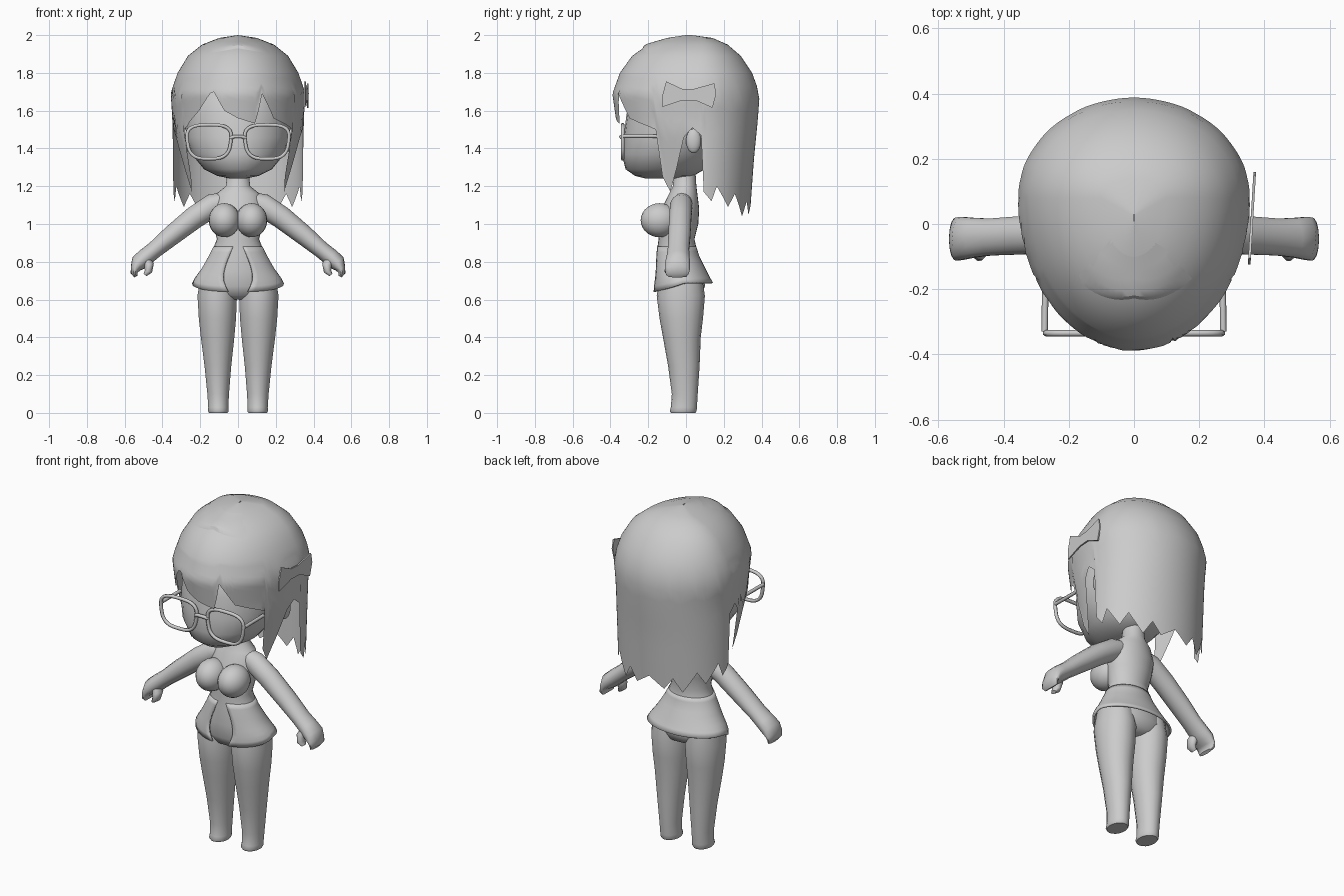
import bpy, bmesh, math
from mathutils import Vector

cube = bpy.data.objects.get("Cube")
if cube:
    bpy.data.objects.remove(cube, do_unlink=True)

grey = bpy.data.materials.new("plain_grey")
grey.use_nodes = True
grey.diffuse_color = (0.6, 0.6, 0.6, 1)
grey.node_tree.nodes["Principled BSDF"].inputs["Base Color"].default_value = (0.6, 0.6, 0.6, 1)


def finish(name, bm, angle=50):
    bmesh.ops.remove_doubles(bm, verts=bm.verts, dist=0.0004)
    bmesh.ops.recalc_face_normals(bm, faces=bm.faces)
    mesh = bpy.data.meshes.new(name)
    bm.to_mesh(mesh)
    bm.free()
    mesh.materials.append(grey)
    obj = bpy.data.objects.new(name, mesh)
    bpy.context.collection.objects.link(obj)
    bpy.ops.object.select_all(action="DESELECT")
    obj.select_set(True)
    bpy.context.view_layer.objects.active = obj
    bpy.ops.object.shade_smooth_by_angle(angle=math.radians(angle))
    return obj


def skin(name, rows, closed=True, caps=True, angle=50):
    """Bridge rows of points with quads."""
    bm = bmesh.new()
    grid = [[bm.verts.new(p) for p in row] for row in rows]
    n = len(grid[0])
    for a, b in zip(grid, grid[1:]):
        for i in range(n if closed else n - 1):
            j = (i + 1) % n
            bm.faces.new((a[i], a[j], b[j], b[i]))
    if caps:
        bm.faces.new(grid[0])
        bm.faces.new(grid[-1])
    return finish(name, bm, angle)


def lerp_table(table, z):
    """Interpolate rows of (z, ...) that run from top to bottom."""
    if z >= table[0][0]:
        return table[0][1:]
    for a, b in zip(table, table[1:]):
        if z >= b[0]:
            k = (a[0] - z) / (a[0] - b[0])
            return [p + (q - p) * k for p, q in zip(a[1:], b[1:])]
    return table[-1][1:]


def around(table, t, z, cx=0, mid=None):
    """Point at angle t from the front on an oval of width w, front f, back b."""
    w, f, b = lerp_table(table, z)
    c = (f + b) / 2 if mid is None else min(max(mid, f * 0.9), b * 0.9)
    depth = c - f if math.cos(t) > 0 else b - c
    return Vector((cx + w * math.sin(t), c - depth * math.cos(t), z))


def loft(name, table, sides=24, cx=None):
    rows = []
    for row in table:
        x = cx(row[0]) if cx else 0
        rows.append([around(table, i * math.tau / sides, row[0], x) for i in range(sides)])
    return skin(name, rows)


def tube(name, path, sides=14):
    """Tube through (x, y, z, radius, radius along y), bending in the xz plane."""
    rows = []
    for i, (x, y, z, r, ry) in enumerate(path):
        a, b = path[max(i - 1, 0)], path[min(i + 1, len(path) - 1)]
        d = Vector((b[0] - a[0], 0, b[2] - a[2])).normalized()
        side = Vector((-d.z, 0, d.x))
        rows.append([Vector((x, y, z)) + side * r * math.cos(k * math.tau / sides)
                     + Vector((0, ry * math.sin(k * math.tau / sides), 0)) for k in range(sides)])
    return skin(name, rows)


def ball(name, centre, radii):
    bm = bmesh.new()
    bmesh.ops.create_uvsphere(bm, u_segments=20, v_segments=14, radius=1)
    for v in bm.verts:
        v.co = Vector(c + r * p for c, r, p in zip(centre, radii, v.co))
    return finish(name, bm)


def wire(name, points, radius, cyclic=False):
    curve = bpy.data.curves.new(name, "CURVE")
    curve.dimensions = "3D"
    curve.bevel_depth, curve.bevel_resolution, curve.use_fill_caps = radius, 1, True
    line = curve.splines.new("POLY")
    line.points.add(len(points) - 1)
    for p, q in zip(line.points, points):
        p.co = (*q, 1)
    line.use_cyclic_u = cyclic
    curve.materials.append(grey)
    obj = bpy.data.objects.new(name, curve)
    bpy.context.collection.objects.link(obj)


# Head, with full cheeks and a flat chin
loft("head", [(1.82, .15, -.15, .18), (1.7, .27, -.28, .25), (1.58, .28, -.315, .25),
              (1.46, .275, -.33, .22), (1.37, .245, -.34, .17), (1.29, .18, -.32, .1),
              (1.255, .11, -.27, .04), (1.24, .04, -.21, -.05)], 28)

# Hair: rounded crown that runs down into a ragged hem with bangs and side locks
crown = [(2, .001, .0, .03), (1.985, .1, -.1, .14), (1.95, .19, -.2, .22), (1.89, .265, -.285, .29),
         (1.8, .32, -.35, .35), (1.69, .357, -.39, .39), (1.55, .345, -.37, .38),
         (1.35, .345, -.34, .36), (1, .34, -.3, .335)]
bangs = [(-50, 1.53), (-36, 1.6), (-22, 1.71), (-12, 1.6), (0, 1.56), (16, 1.53), (21, 1.69),
         (33, 1.56), (50, 1.52)]
sides_hem = [(57, 1.5), (60, 1.25), (66, 1.17), (72, 1.3), (78, 1.46), (84, 1.51), (90, 1.47),
             (93, 1.17), (102, 1.12), (108, 1.2), (123, 1.09), (132, 1.16), (147, 1.04),
             (156, 1.12), (165, 1.05), (180, 1.11)]


def hem(deg):
    knots = bangs if abs(deg) <= 50 else [bangs[-1]] + sides_hem
    d = deg if abs(deg) <= 50 else abs(deg)
    for a, b in zip(knots, knots[1:]):
        if d <= b[0]:
            return a[1] + (b[1] - a[1]) * (d - a[0]) / (b[0] - a[0])
    return knots[-1][1]


def hair_point(deg, z):
    p = around(crown, math.radians(deg), z, mid=.08)
    if 52 < abs(deg) < 85 and z < 1.5:          # side locks lean in to the cheeks
        p.x *= 1 - .22 * (1.5 - z) / .33
    return p


angles = range(-180, 180, 3)
hair_rows = [[hair_point(d, z) for d in angles] for z in (2, 1.985, 1.97, 1.95, 1.92, 1.89, 1.84)]
for s in range(11):
    hair_rows.append([hair_point(d, 1.8 + (hem(d) - 1.8) * s / 10) for d in angles])
skin("hair", hair_rows, caps=False)

# Raised lip where the crown overlaps the bangs
lip_rows = []
for s in range(5):
    row = []
    for d in range(-45, 46, 5):
        swell = 1 + .022 * math.cos(math.radians(2 * d)) * s / 4
        p = hair_point(d, 1.985 - (.045 + .03 * abs(d) / 45) * s / 4)
        row.append(Vector((p.x * swell, p.y * swell, p.z + (swell - 1) * .3)))
    lip_rows.append(row)
lip_rows.append([hair_point(d, 1.93 - .03 * abs(d) / 45) for d in range(-45, 46, 5)])
skin("crown_lip", lip_rows, closed=False, caps=False, angle=30)

# Flat bow on the left of the hair
bow = [(-.125, 1.68), (-.105, 1.755), (-.02, 1.715), (.04, 1.715), (.15, 1.745), (.16, 1.69),
       (.14, 1.615), (.05, 1.655), (-.02, 1.655), (-.125, 1.62)]
skin("hair_bow", [[(.357 + .06 * y + off, y, z) for y, z in bow] for off in (0, .008)])

# Torso, bust and neck
loft("torso", [(1.28, .055, -.06, .05), (1.2, .065, -.07, .055), (1.16, .115, -.09, .06),
               (1.08, .14, -.13, .07), (1, .13, -.15, .065), (.92, .112, -.145, .045),
               (.85, .138, -.155, .06), (.75, .185, -.155, .095), (.67, .205, -.155, .1),
               (.62, .17, -.13, .08), (.6, .08, -.09, .04)], 28)

# Jacket skirt, open at the front with dropped flaps
flare = [(.88, .13, -.155, .055), (.83, .155, -.163, .07), (.76, .195, -.17, .105),
         (.72, .225, -.172, .125), (.69, .243, -.175, .143), (.63, .245, -.175, .143)]
skirt_rows = []
for s in range(9):
    row = []
    for i in range(41):
        opening = 12 + 10 * math.sin(math.pi * s / 8)
        t = math.radians(opening + (360 - 2 * opening) * i / 40)
        low = .69 - .05 * max(0, math.cos(t)) ** .7
        row.append(around(flare, t, .88 + (low - .88) * s / 8))
    skirt_rows.append(row)
skirt = skin("jacket_skirt", skirt_rows, closed=False, caps=False)
thick = skirt.modifiers.new("cloth", "SOLIDIFY")
thick.thickness = .01

# Paired parts
for side, label in ((1, "left"), (-1, "right")):
    ball(label + "_bust", (side * .072, -.14, 1.02), (.083, .1, .09))
    ball(label + "_ear", (side * .28, .04, 1.44), (.025, .04, .065))

    loft(label + "_leg", [(.72, .09, -.14, .085), (.62, .106, -.155, .1), (.5, .1, -.14, .09),
                          (.4, .09, -.122, .078), (.25, .072, -.095, .072), (.1, .058, -.075, .062),
                          (.03, .054, -.08, .058), (.01, .056, -.086, .056), (0, .05, -.08, .05)],
         18, lambda z, s=side: s * (.104 + .01 * min(z, .6)))

    arm = [(.07, -.02, 1.12, .05, .05), (.13, -.025, 1.1, .062, .06), (.23, -.03, 1.035, .06, .06),
           (.35, -.035, .94, .053, .06), (.44, -.04, .865, .045, .058), (.49, -.042, .825, .046, .062),
           (.525, -.044, .795, .045, .067), (.543, -.046, .765, .027, .068),
           (.55, -.046, .74, .018, .064), (.54, -.046, .722, .01, .05)]
    tube(label + "_arm", [(side * p[0], *p[1:]) for p in arm])
    thumb = [(.49, -.06, .82, .025, .03), (.472, -.075, .785, .027, .035),
             (.474, -.085, .75, .02, .03), (.492, -.085, .73, .01, .018)]
    tube(label + "_thumb", [(side * p[0], *p[1:]) for p in thumb], 10)

    # Glasses: rounded rim narrowing downwards, and temple bar
    rim = []
    for k in range(32):
        c, s = math.cos(k * math.tau / 32), math.sin(k * math.tau / 32)
        u = math.copysign(abs(c) ** .65, c)
        v = math.copysign(abs(s) ** .65, s)
        rim.append((side * (.153 + u * (.115 + .012 * v)), -.335, 1.435 + .09 * v))
    wire(label + "_glasses_rim", rim, .01, True)
    wire(label + "_glasses_temple", [(side * .274, -.33, 1.465), (side * .272, -.15, 1.465)], .01)

wire("glasses_bridge", [(-.04, -.337, 1.455), (-.02, -.345, 1.463), (.02, -.345, 1.463),
                        (.04, -.337, 1.455)], .01)
